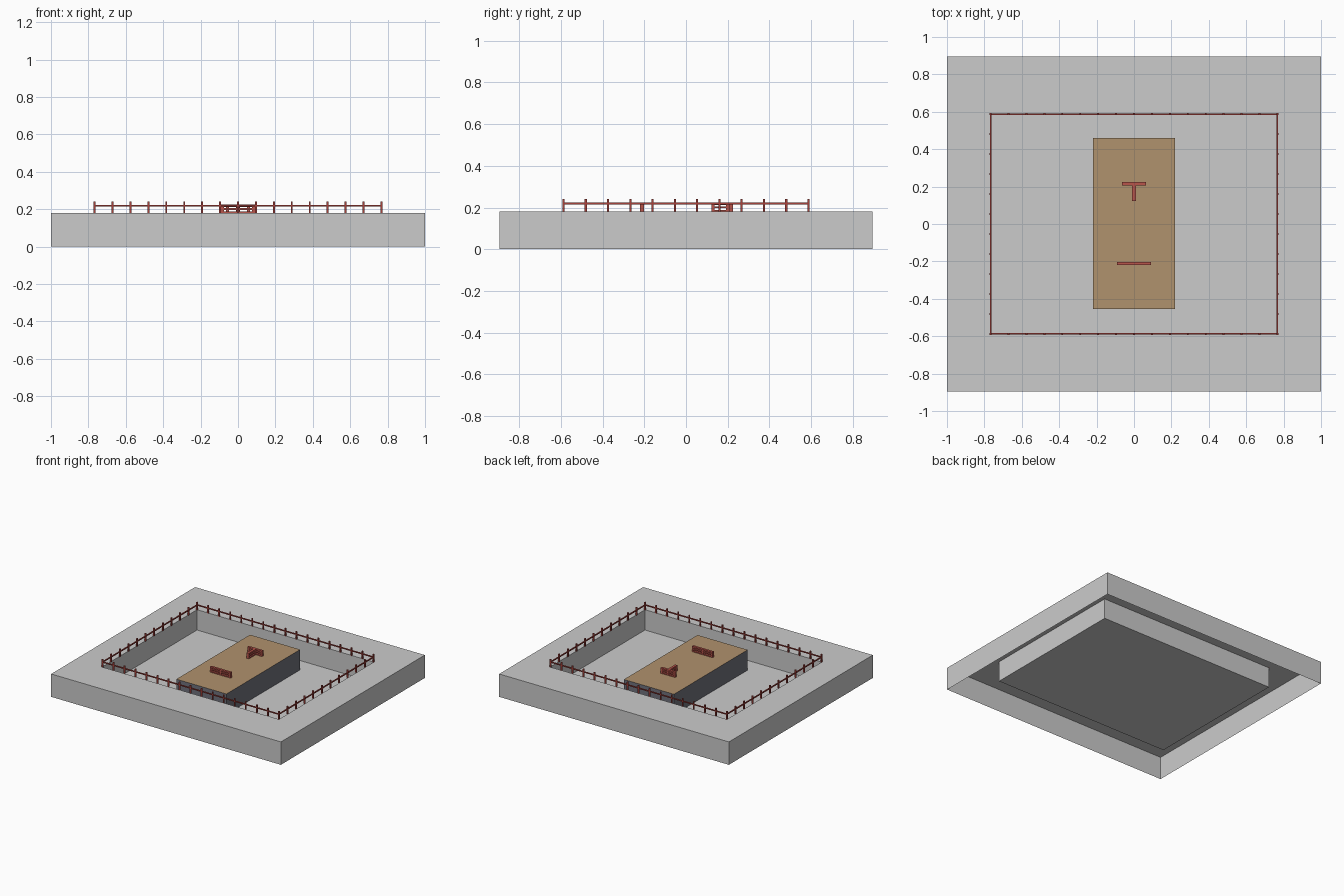
import bpy, bmesh

if "Cube" in bpy.data.objects:
    bpy.data.objects.remove(bpy.data.objects["Cube"])


def material(name, rgb):
    m = bpy.data.materials.new(name)
    m.diffuse_color = (*rgb, 1)
    m.use_nodes = True
    m.node_tree.nodes["Principled BSDF"].inputs["Base Color"].default_value = m.diffuse_color
    return m


CONCRETE = material("concrete grey", (0.60, 0.60, 0.60))
DECK = material("deck tan", (0.434, 0.287, 0.153))
SLATE = material("slate grey", (0.16, 0.165, 0.20))
RED = material("railing red", (0.40, 0.055, 0.045))
BRICK = material("bench red", (0.48, 0.09, 0.07))

TOP, FLOOR = 0.18, 0.02


def finish(bm, name, *mats):
    me = bpy.data.meshes.new(name)
    bm.to_mesh(me)
    bm.free()
    for m in mats:
        me.materials.append(m)
    ob = bpy.data.objects.new(name, me)
    bpy.context.collection.objects.link(ob)
    return ob


def rings(bm, levels, cy=0.0):
    """Stack of rectangles (half x, half y, z), skinned upwards/inwards and capped."""
    loops = [[bm.verts.new((sx * hx, cy + sy * hy, z))
              for sx, sy in ((-1, -1), (1, -1), (1, 1), (-1, 1))]
             for hx, hy, z in levels]
    for a, b in zip(loops, loops[1:]):
        for i in range(4):
            j = (i + 1) % 4
            bm.faces.new((a[i], a[j], b[j], b[i]))
    return bm.faces.new(loops[-1])


def box(bm, x0, x1, y0, y1, z0, z1):
    vs = bmesh.ops.create_cube(bm, size=1)["verts"]
    bmesh.ops.scale(bm, vec=(x1 - x0, y1 - y0, z1 - z0), verts=vs)
    bmesh.ops.translate(bm, vec=((x0 + x1) / 2, (y0 + y1) / 2, (z0 + z1) / 2), verts=vs)


# base shell: open underneath, with a sunken pit
bm = bmesh.new()
rings(bm, [(1, 0.895, 0), (1, 0.895, TOP), (0.77, 0.59, TOP), (0.77, 0.59, FLOOR)])
finish(bm, "sunken_base", CONCRETE)

# platform standing in the pit, tan on top
bm = bmesh.new()
cap = rings(bm, [(0.218, 0.458, FLOOR), (0.218, 0.458, TOP)], cy=0.003)
cap.material_index = 1
finish(bm, "platform", SLATE, DECK)

# railing round the pit edge
RX, RY, P, R = 0.767, 0.588, 0.005, 0.004
bm = bmesh.new()
NX, NY = 16, 11
spots = [(-RX + 2 * RX * i / NX, s * RY) for i in range(NX + 1) for s in (-1, 1)]
spots += [(s * RX, -RY + 2 * RY * i / NY) for i in range(1, NY) for s in (-1, 1)]
for x, y in spots:
    box(bm, x - P, x + P, y - P, y + P, TOP, 0.242)
finish(bm, "railing_posts", RED)

bm = bmesh.new()
for s in (-1, 1):
    box(bm, -RX, RX, s * RY - R, s * RY + R, 0.215, 0.223)
    box(bm, s * RX - R, s * RX + R, -RY, RY, 0.215, 0.223)
finish(bm, "railing_bars", RED)


# slatted bench-like barriers on the platform
def barrier(name, spans):
    bm = bmesh.new()
    for x0, x1, y0, y1 in spans:
        for z0, z1 in ((TOP, 0.188), (0.197, 0.206), (0.213, 0.224)):
            box(bm, x0, x1, y0, y1, z0, z1)
        t = 0.014
        if x1 - x0 > y1 - y0:
            for x in (x0, (x0 + x1 - t) / 2, x1 - t):
                box(bm, x, x + t, y0, y1, TOP, 0.22)
        else:
            for y in (y0, y1 - t):
                box(bm, x0, x1, y, y + t, TOP, 0.22)
    finish(bm, name, BRICK)


barrier("front_barrier", [(-0.09, 0.09, -0.22, -0.202)])
barrier("rear_barrier", [(-0.063, 0.063, 0.207, 0.225), (-0.01, 0.01, 0.122, 0.207)])
